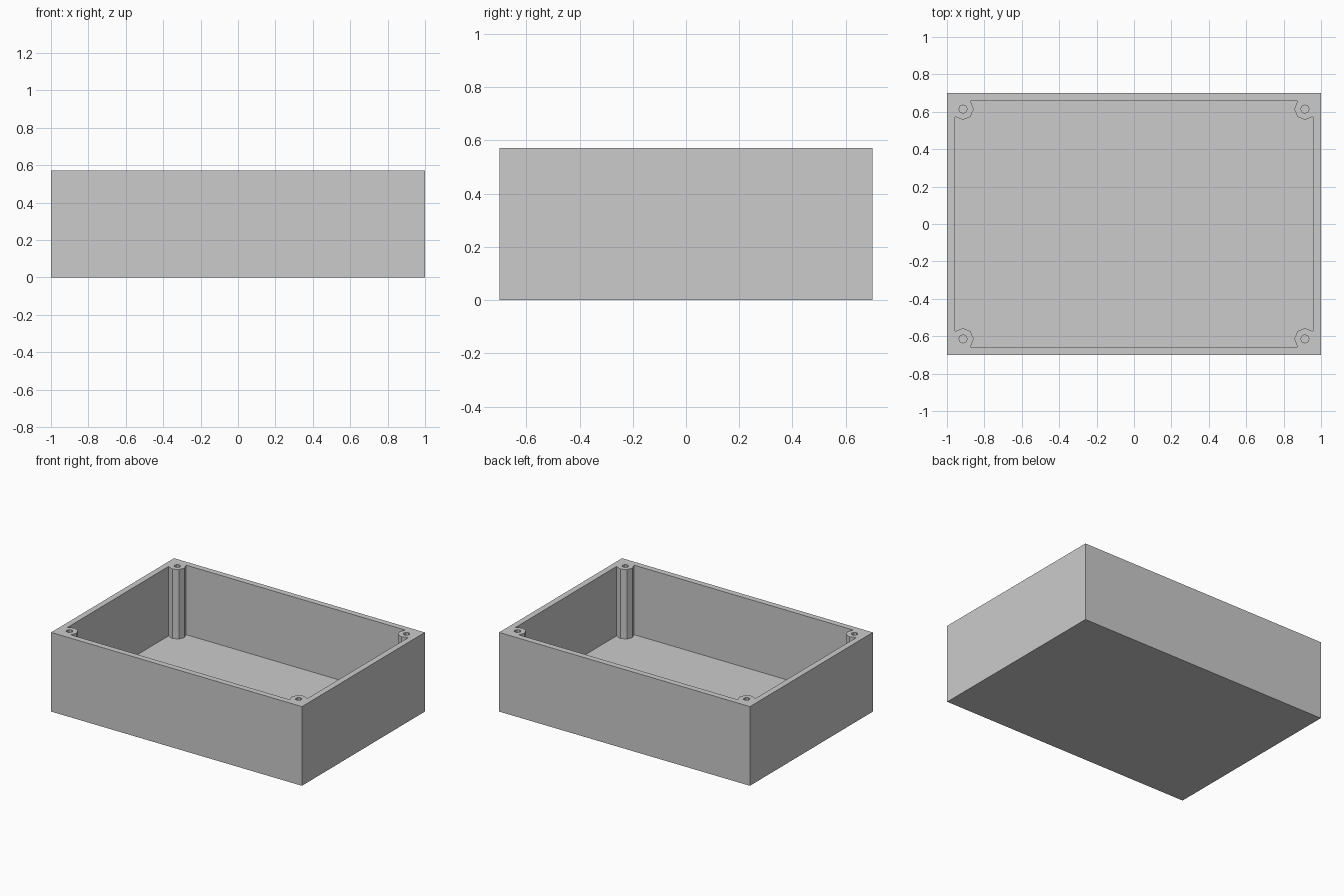
import bpy, bmesh, math

HALF_X, HALF_Y, HEIGHT = 1.0, 0.70, 0.571
WALL, FLOOR = 0.043, 0.07
POST_X, POST_Y, POST_R, HOLE_R = 0.914, 0.614, 0.057, 0.022
TOP = HEIGHT + 0.1  # cutters reach past the rim

cube = bpy.data.objects.get("Cube")
if cube:
    bpy.data.objects.remove(cube, do_unlink=True)

grey = bpy.data.materials.new("light grey")
grey.use_nodes = True
grey.diffuse_color = (0.6, 0.6, 0.6, 1)
grey.node_tree.nodes["Principled BSDF"].inputs["Base Color"].default_value = (0.6, 0.6, 0.6, 1)


def add_prism(bm, outline, low, high):
    """Extrude a flat outline from one height to another."""
    rings = [[bm.verts.new((x, y, z)) for x, y in outline] for z in (low, high)]
    bm.faces.new(rings[0])
    bm.faces.new(rings[1])
    count = len(outline)
    for i in range(count):
        j = (i + 1) % count
        bm.faces.new((rings[0][i], rings[0][j], rings[1][j], rings[1][i]))


def make_object(name, bm):
    bmesh.ops.recalc_face_normals(bm, faces=bm.faces)
    mesh = bpy.data.meshes.new(name)
    bm.to_mesh(mesh)
    bm.free()
    mesh.materials.append(grey)
    obj = bpy.data.objects.new(name, mesh)
    bpy.context.collection.objects.link(obj)
    return obj


corners = [(1, 1), (-1, 1), (-1, -1), (1, -1)]

# Solid enclosure block
bm = bmesh.new()
add_prism(bm, [(sx * HALF_X, sy * HALF_Y) for sx, sy in corners], 0, HEIGHT)
body = make_object("enclosure_box", bm)

# Cavity outline, stepping round an octagonal screw post in each corner
inner_x, inner_y = HALF_X - WALL, HALF_Y - WALL
diagonal = POST_R * math.sqrt(0.5)
corner_path = [
    (inner_x, POST_Y - diagonal),
    (POST_X, POST_Y - POST_R),
    (POST_X - diagonal, POST_Y - diagonal),
    (POST_X - POST_R, POST_Y),
    (POST_X - diagonal, inner_y),
]
outline = []
for sx, sy in corners:
    path = corner_path if sx * sy > 0 else corner_path[::-1]
    outline += [(sx * x, sy * y) for x, y in path]

bm = bmesh.new()
add_prism(bm, outline, FLOOR, TOP)

# Screw holes down the posts
for sx, sy in corners:
    ring = [(sx * POST_X + HOLE_R * math.cos(k * math.pi / 4),
             sy * POST_Y + HOLE_R * math.sin(k * math.pi / 4)) for k in range(8)]
    add_prism(bm, ring, FLOOR, TOP)
cutter = make_object("cavity_cutter", bm)
cutter.hide_render = True

# Cut the cavity and holes, then drop the cutter
cut = body.modifiers.new("cavity", 'BOOLEAN')
cut.operation = 'DIFFERENCE'
cut.solver = 'EXACT'
cut.object = cutter
bpy.context.view_layer.objects.active = body
bpy.ops.object.modifier_apply(modifier=cut.name)
bpy.data.objects.remove(cutter, do_unlink=True)
